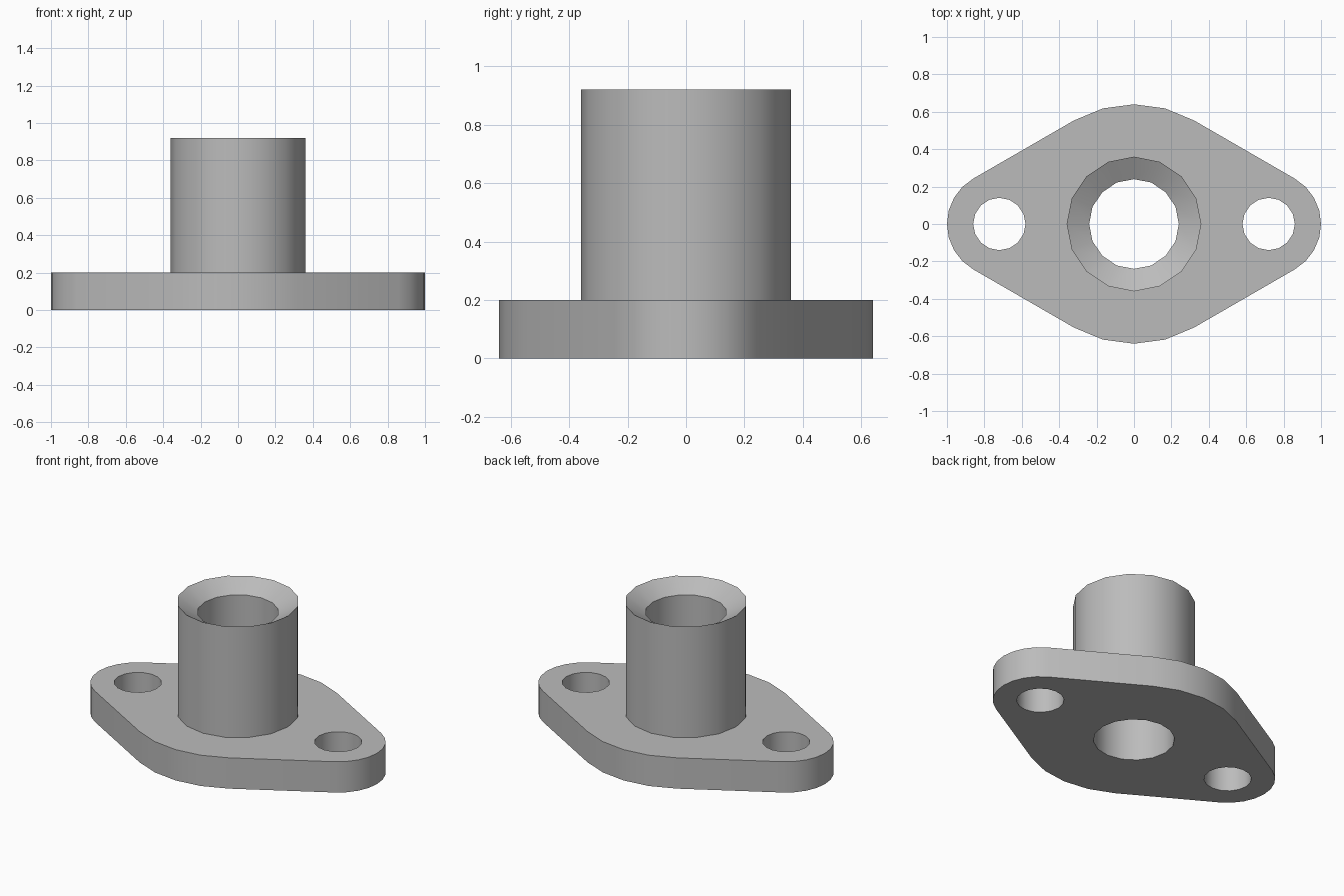
import bpy
import bmesh
from math import cos, sin, radians

cube = bpy.data.objects.get("Cube")
if cube:
    bpy.data.objects.remove(cube)

PLATE_TOP, SLEEVE_TOP, SINK_DEPTH = 0.2, 0.92, 0.07
BORE, SLEEVE, BOLT, BOLT_X = 0.24, 0.36, 0.14, 0.72

bm = bmesh.new()


def arc(cx, radius, start, stop, step):
    count = round((stop - start) / step)
    angles = [radians(start + step * i) for i in range(count + 1)]
    return [(cx + radius * cos(a), radius * sin(a)) for a in angles]


def circle(cx, radius, sides=16):
    return arc(cx, radius, 0, 360 - 360 / sides, 360 / sides)


def ring(points, z):
    """Closed loop of vertices at one height."""
    verts = [bm.verts.new((x, y, z)) for x, y in points]
    for a, b in zip(verts, verts[1:] + verts[:1]):
        bm.edges.new((a, b))
    return verts


def wall(lower, upper):
    """Band of quads between two matching loops."""
    n = len(lower)
    for i in range(n):
        j = (i + 1) % n
        bm.faces.new((lower[i], lower[j], upper[j], upper[i]))


def cap(loops):
    """Flat face bounded by an outline with holes."""
    edges = [bm.edges.get((a, b)) for loop in loops
             for a, b in zip(loop, loop[1:] + loop[:1])]
    bmesh.ops.triangle_fill(bm, edges=edges, use_beauty=True)


# Plate outline: large middle arcs joined by tangents to small end arcs
outline = (arc(BOLT_X, 0.28, -60, 60, 15) + arc(0, 0.64, 60, 120, 15)
           + arc(-BOLT_X, 0.28, 120, 240, 15) + arc(0, 0.64, 240, 300, 15))
shapes = [outline, circle(BOLT_X, BOLT), circle(-BOLT_X, BOLT)]
bottom = [ring(s, 0) for s in shapes]
top = [ring(s, PLATE_TOP) for s in shapes]

# Sleeve and countersunk bore
bore_low = ring(circle(0, BORE), 0)
bore_high = ring(circle(0, BORE), SLEEVE_TOP - SINK_DEPTH)
sleeve_low = ring(circle(0, SLEEVE), PLATE_TOP)
sleeve_high = ring(circle(0, SLEEVE), SLEEVE_TOP)

cap(bottom + [bore_low])
cap(top + [sleeve_low])
for low, high in zip(bottom, top):
    wall(low, high)
wall(sleeve_low, sleeve_high)
wall(sleeve_high, bore_high)
wall(bore_high, bore_low)
bmesh.ops.recalc_face_normals(bm, faces=bm.faces[:])

mesh = bpy.data.meshes.new("flanged_sleeve")
bm.to_mesh(mesh)
bm.free()
body = bpy.data.objects.new("flanged_sleeve", mesh)
bpy.context.collection.objects.link(body)

# Plain grey finish
grey = bpy.data.materials.new("plain_grey")
grey.use_nodes = True
grey.diffuse_color = (0.5, 0.5, 0.5, 1)
grey.node_tree.nodes["Principled BSDF"].inputs["Base Color"].default_value = grey.diffuse_color
mesh.materials.append(grey)

bpy.ops.object.select_all(action="DESELECT")
body.select_set(True)
bpy.context.view_layer.objects.active = body
bpy.ops.object.shade_smooth_by_angle(angle=radians(30))
